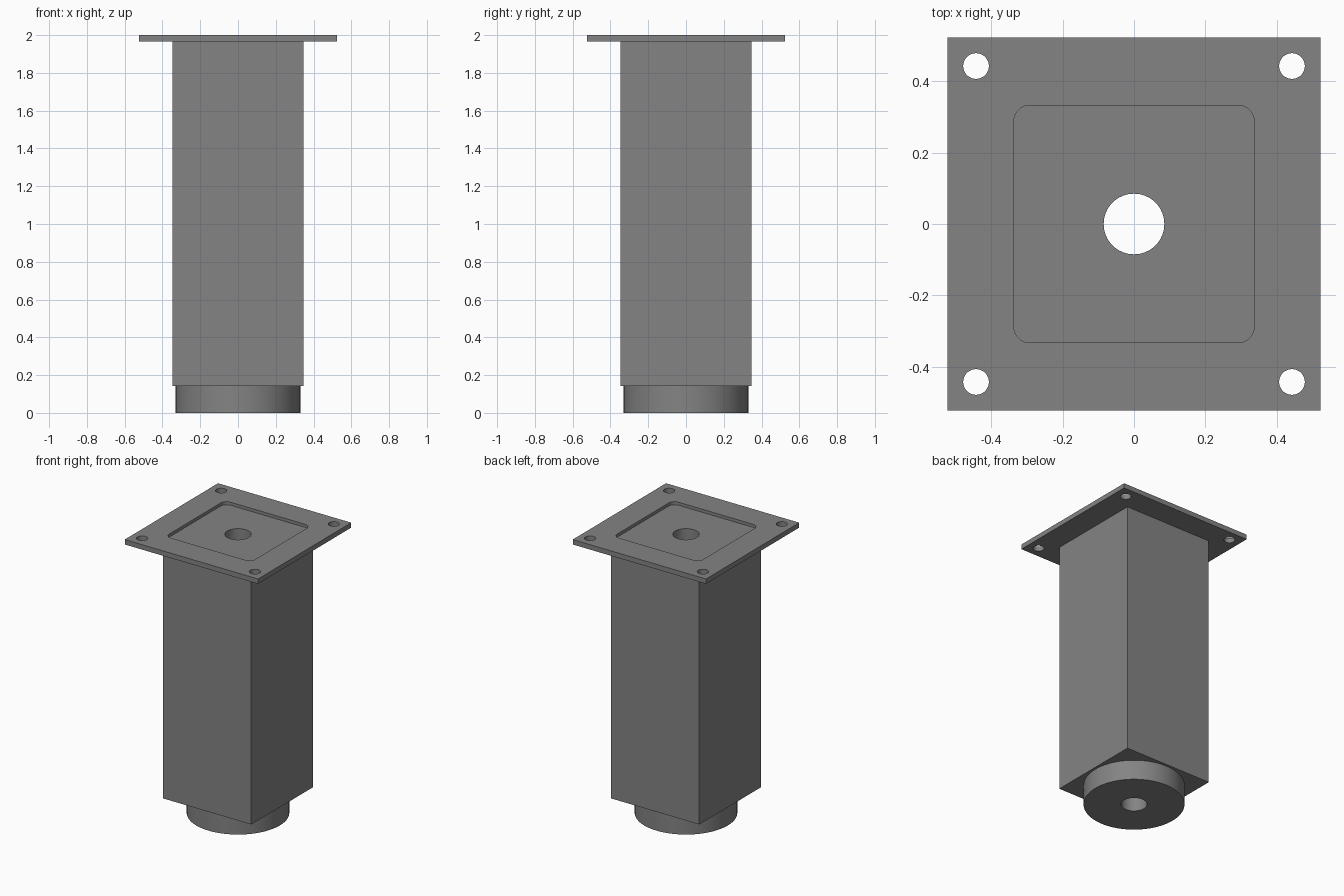
import bpy
import math

default = bpy.data.objects.get("Cube")
if default:
    bpy.data.objects.remove(default, do_unlink=True)

metal = bpy.data.materials.new("grey_metal")
metal.use_nodes = True
grey = (0.23, 0.23, 0.23, 1)
metal.diffuse_color = grey
metal.node_tree.nodes["Principled BSDF"].inputs["Base Color"].default_value = grey

PLATE_TOP, PLATE_BOTTOM, LEG_BOTTOM = 2.0, 1.965, 0.143
RECESS_FLOOR = 1.978


def finish(name):
    obj = bpy.context.object
    obj.name = name
    obj.data.materials.append(metal)
    return obj


def box(name, width, depth, bottom, top):
    bpy.ops.mesh.primitive_cube_add(size=1, location=(0, 0, (bottom + top) / 2))
    obj = finish(name)
    obj.scale = (width, depth, top - bottom)
    bpy.ops.object.transform_apply(location=False, rotation=False, scale=True)
    return obj


def cylinder(name, radius, bottom, top, x=0, y=0, sides=64):
    bpy.ops.mesh.primitive_cylinder_add(
        vertices=sides, radius=radius, depth=top - bottom,
        location=(x, y, (bottom + top) / 2))
    return finish(name)


def activate(obj):
    bpy.ops.object.select_all(action='DESELECT')
    obj.select_set(True)
    bpy.context.view_layer.objects.active = obj


def cut(obj, cutters):
    activate(obj)
    for cutter in cutters:
        mod = obj.modifiers.new("cut", 'BOOLEAN')
        mod.operation = 'DIFFERENCE'
        mod.solver = 'EXACT'
        mod.object = cutter
        bpy.ops.object.modifier_apply(modifier=mod.name)


# Main parts: mounting plate, square leg and round foot
plate = box("mounting_plate", 1.046, 1.046, PLATE_BOTTOM, PLATE_TOP)
leg = box("square_leg", 0.694, 0.694, LEG_BOTTOM, PLATE_BOTTOM)
foot = cylinder("round_foot", 0.33, 0, LEG_BOTTOM, sides=96)

# Central bore through every part
bore = cylinder("bore_cutter", 0.085, -0.2, 2.2)

# Screw holes near the plate corners
holes = [cylinder("screw_hole_cutter", 0.036, 1.9, 2.1, sx * 0.443, sy * 0.443, 40)
         for sx in (-1, 1) for sy in (-1, 1)]

# Shallow recess with rounded vertical corners
recess = box("recess_cutter", 0.674, 0.666, RECESS_FLOOR, 2.1)
mesh = recess.data
weights = mesh.attributes.new("bevel_weight_edge", 'FLOAT', 'EDGE')
for edge in mesh.edges:
    a, b = (mesh.vertices[i].co for i in edge.vertices)
    weights.data[edge.index].value = 1 if abs(a.z - b.z) > 0.01 else 0
activate(recess)
bevel = recess.modifiers.new("round_corners", 'BEVEL')
bevel.limit_method = 'WEIGHT'
bevel.width = 0.045
bevel.segments = 8
bpy.ops.object.modifier_apply(modifier=bevel.name)

# Cut the openings, then discard the cutters
cut(plate, [recess, bore] + holes)
cut(leg, [bore])
cut(foot, [bore])
for cutter in [recess, bore] + holes:
    bpy.data.objects.remove(cutter, do_unlink=True)

# Smooth the round walls and keep the edges crisp
for part in (plate, leg, foot):
    activate(part)
    bpy.ops.object.shade_smooth_by_angle(angle=math.radians(30))
